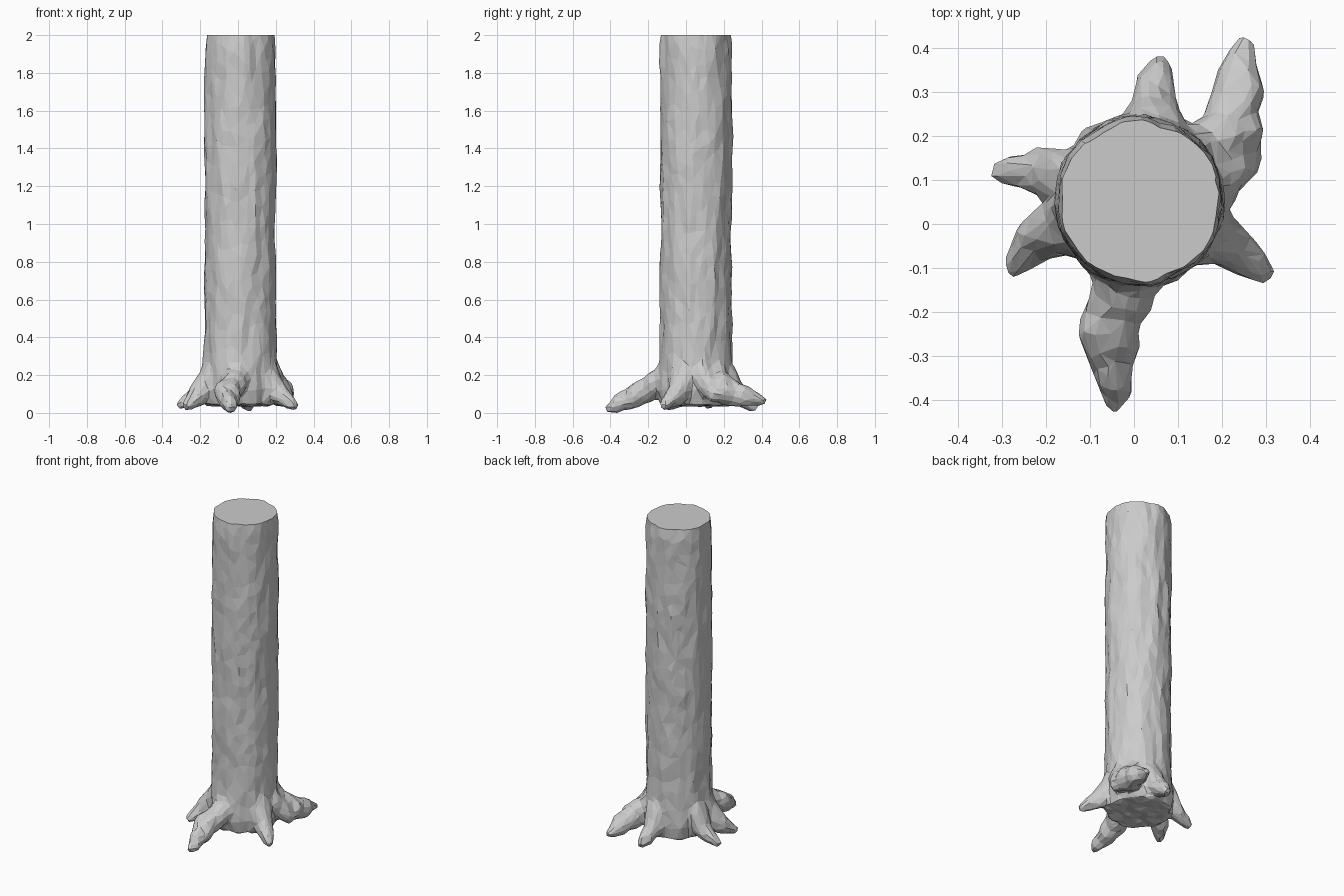
import bpy, bmesh, math
from mathutils import Vector, noise

if "Cube" in bpy.data.objects:
    bpy.data.objects.remove(bpy.data.objects["Cube"])

AXIS = Vector((0.012, 0.053, 0))   # trunk axis


def tube(bm, rings, sides=20):
    """Closed tube through (point, radius) rings, square to its path."""
    pts = [p for p, r in rings]
    loops = []
    for i, (p, r) in enumerate(rings):
        t = (pts[min(i + 1, len(pts) - 1)] - pts[max(i - 1, 0)]).normalized()
        ref = Vector((0, 0, 1)) if abs(t.z) < 0.95 else Vector((1, 0, 0))
        u = t.cross(ref).normalized()
        w = t.cross(u)
        angles = [math.tau * k / sides for k in range(sides)]
        loops.append([bm.verts.new(p + r * (u * math.cos(a) + w * math.sin(a)))
                      for a in angles])
    for a, b in zip(loops, loops[1:]):
        for k in range(sides):
            n = (k + 1) % sides
            bm.faces.new((a[k], a[n], b[n], b[k]))
    bm.faces.new(loops[0][::-1])
    bm.faces.new(loops[-1])


def root(bm, degrees, bend, thick, tip):
    """Root leaving the trunk at an angle, over a bend, down to its tip."""
    a = math.radians(degrees)
    out = Vector((math.cos(a), math.sin(a), 0))
    up = Vector((0, 0, 1))
    bend, tip = Vector(bend), Vector(tip)
    tube(bm, [(AXIS + out * 0.11 + up * 0.33, 0.05),
              (AXIS + out * 0.16 + up * 0.19, 0.072),
              (bend, thick),
              (bend.lerp(tip, 0.6), thick * 0.68),
              (tip, 0.02)])


bm = bmesh.new()

# trunk, a little over-long so the top can be sawn flat
trunk = [(0.045, .185), (0.12, .20), (0.24, .194), (0.4, .188), (1.93, .189), (2.08, .174)]
tube(bm, [(AXIS + Vector((0, 0, z)), r) for z, r in trunk], 32)

# roots all round
root(bm, -97, (-.058, -.24, .11), .068, (-.038, -.425, .02))
root(bm, -25, (.22, -.05, .10), .056, (.313, -.122, .038))
root(bm, 12, (.25, .16, .10), .045, (.24, .27, .08))
root(bm, 35, (.225, .22, .115), .075, (.253, .43, .066))
root(bm, 78, (.045, .27, .10), .058, (.059, .383, .03))
root(bm, 163, (-.20, .117, .11), .056, (-.322, .125, .042))
root(bm, 200, (-.215, -.03, .09), .058, (-.28, -.108, .035))
bmesh.ops.recalc_face_normals(bm, faces=bm.faces)

mesh = bpy.data.meshes.new("tree_trunk")
bm.to_mesh(mesh)
bm.free()
obj = bpy.data.objects.new("tree_trunk", mesh)
bpy.context.scene.collection.objects.link(obj)
bpy.context.view_layer.objects.active = obj
obj.select_set(True)


def apply(kind, **props):
    m = obj.modifiers.new(kind.lower(), kind)
    for k, v in props.items():
        setattr(m, k, v)
    bpy.ops.object.modifier_apply(modifier=m.name)


# blend trunk and roots into one skin
apply('REMESH', mode='VOXEL', voxel_size=0.012)
apply('SMOOTH', factor=0.5, iterations=10)

# bark: upright ridges and shallow dents
bm = bmesh.new()
bm.from_mesh(obj.data)
bm.normal_update()
moves = []
for v in bm.verts:
    p = v.co
    ridge = noise.noise(Vector((p.x * 16, p.y * 16, p.z * 3.5)))
    dent = noise.noise(Vector((p.x * 26 + 9, p.y * 26, p.z * 11)))
    moves.append(v.normal * (ridge * 0.010 + dent * 0.005))
for v, m in zip(bm.verts, moves):
    v.co += m
bm.to_mesh(obj.data)
bm.free()

# coarse facets
apply('DECIMATE', ratio=2600 / (2 * len(obj.data.polygons)))

# flat sawn top
bm = bmesh.new()
bm.from_mesh(obj.data)
bmesh.ops.bisect_plane(bm, geom=bm.verts[:] + bm.edges[:] + bm.faces[:], dist=1e-5,
                       plane_co=(0, 0, 2), plane_no=(0, 0, 1), clear_outer=True)
bmesh.ops.holes_fill(bm, edges=[e for e in bm.edges if e.is_boundary], sides=0)
bmesh.ops.recalc_face_normals(bm, faces=bm.faces)
low = min(v.co.z for v in bm.verts)
for v in bm.verts:      # stand the root tips on the ground
    v.co.z -= low * max(0, 1 - v.co.z / 2)
bm.to_mesh(obj.data)
bm.free()
bpy.ops.object.shade_flat()
